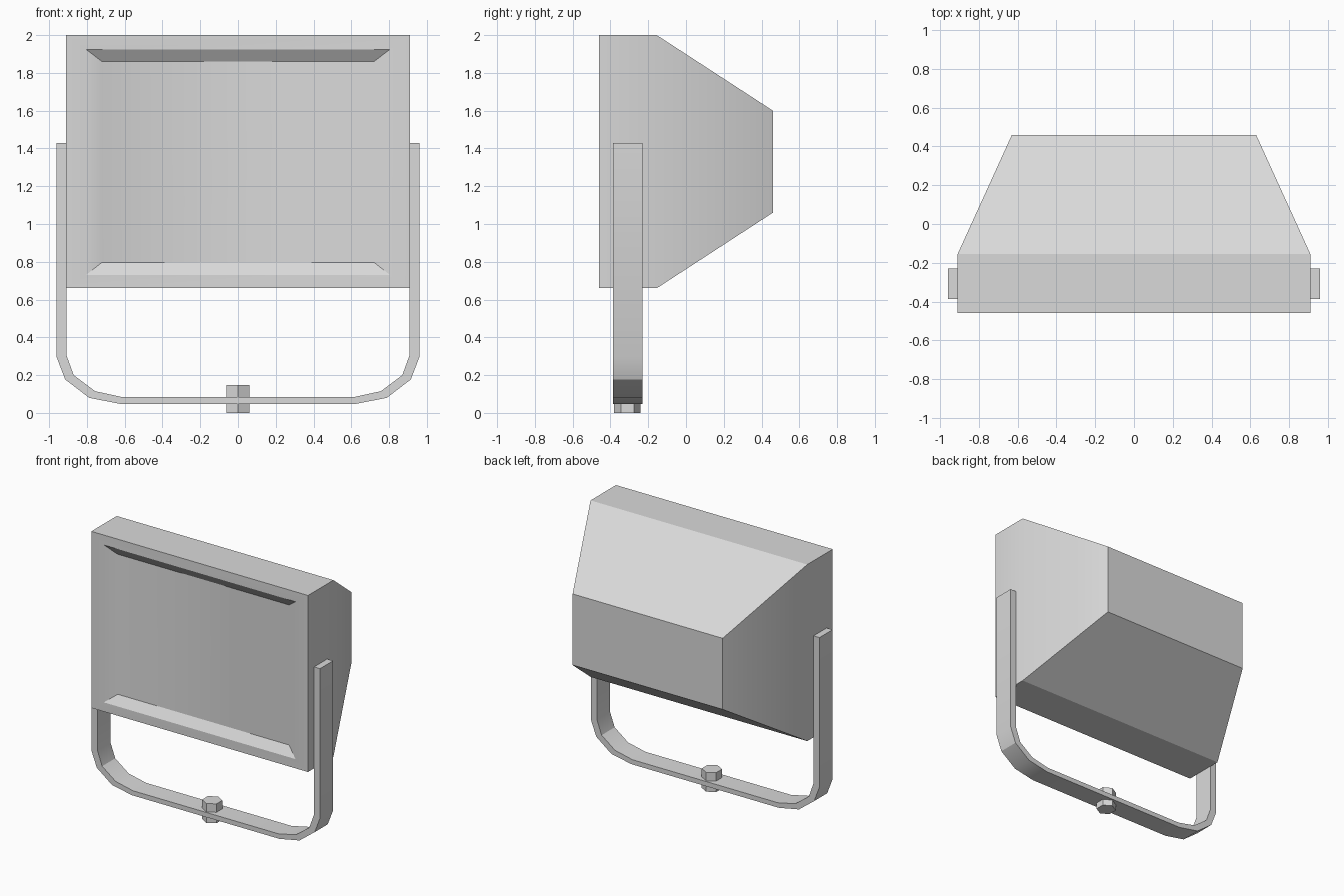
import bpy
import bmesh
import math

cube = bpy.data.objects.get("Cube")
if cube:
    bpy.data.objects.remove(cube, do_unlink=True)

# One plain grey for the whole fixture
grey = bpy.data.materials.new("light_grey")
grey.use_nodes = True
colour = (0.7, 0.7, 0.7, 1)
grey.diffuse_color = colour
grey.node_tree.nodes["Principled BSDF"].inputs["Base Color"].default_value = colour


def loft(name, rings):
    """Skin a stack of equal-length closed rings and cap both ends."""
    bm = bmesh.new()
    loops = [[bm.verts.new(p) for p in ring] for ring in rings]
    for a, b in zip(loops, loops[1:]):
        for i in range(len(a)):
            j = (i + 1) % len(a)
            bm.faces.new((a[i], a[j], b[j], b[i]))
    bm.faces.new(loops[0])
    bm.faces.new(loops[-1])
    bmesh.ops.recalc_face_normals(bm, faces=bm.faces)
    mesh = bpy.data.meshes.new(name)
    bm.to_mesh(mesh)
    bm.free()
    obj = bpy.data.objects.new(name, mesh)
    bpy.context.collection.objects.link(obj)
    mesh.materials.append(grey)
    bpy.ops.object.select_all(action='DESELECT')
    obj.select_set(True)
    bpy.context.view_layer.objects.active = obj
    bpy.ops.object.shade_smooth_by_angle(angle=math.radians(30))
    return obj


def rectangle(half_x, low, high, y):
    return [(-half_x, y, low), (half_x, y, low), (half_x, y, high), (-half_x, y, high)]


# Lamp housing: tapered back, square rim, recessed front panel
loft("lamp_housing", [
    rectangle(0.63, 1.06, 1.60, 0.46),
    rectangle(0.91, 0.66, 2.0, -0.155),
    rectangle(0.91, 0.66, 2.0, -0.46),
    rectangle(0.805, 0.73, 1.925, -0.46),
    rectangle(0.72, 0.797, 1.86, -0.415),
])

# U-shaped mounting bracket: half path as (outer, inner) pairs, mirrored in x
half = [
    ((0.96, 1.43), (0.908, 1.43)),
    ((0.96, 0.295), (0.908, 0.305)),
    ((0.915, 0.177), (0.87, 0.2)),
    ((0.788, 0.08), (0.757, 0.115)),
    ((0.62, 0.047), (0.61, 0.083)),
]
path = half + [((-o[0], o[1]), (-i[0], i[1])) for o, i in reversed(half)]
front, back = -0.387, -0.23
loft("mounting_bracket", [
    [(o[0], front, o[1]), (i[0], front, i[1]),
     (i[0], back, i[1]), (o[0], back, o[1])]
    for o, i in path
])

# Hexagonal bolt through the bottom of the bracket
hexagon = [(math.radians(30 + 60 * k)) for k in range(6)]
loft("mounting_bolt", [
    [(0.07 * math.cos(a), -0.31 + 0.07 * math.sin(a), z) for a in hexagon]
    for z in (0, 0.147)
])
